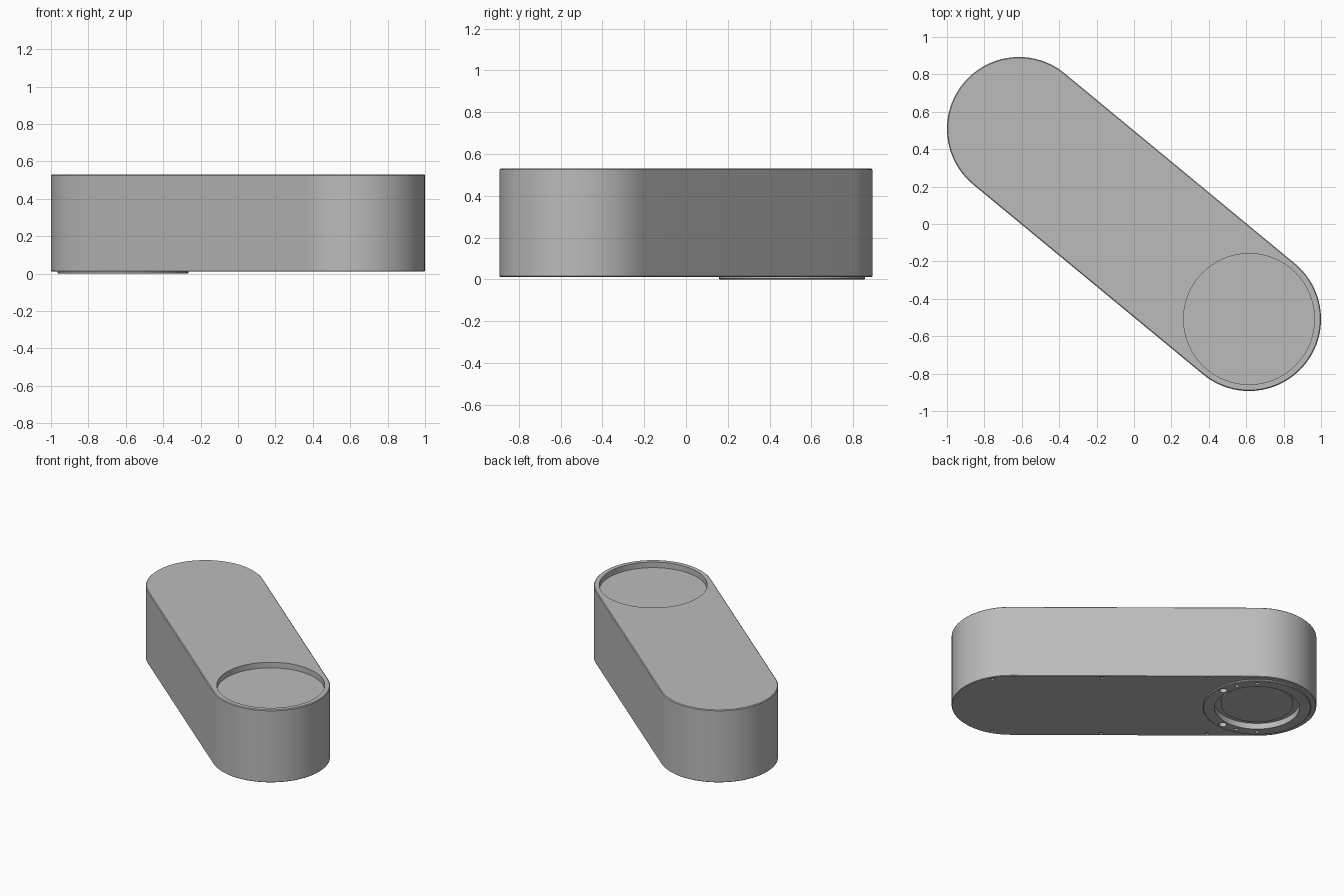
import bpy, bmesh, math
from mathutils import Vector, Matrix

if "Cube" in bpy.data.objects:
    bpy.data.objects.remove(bpy.data.objects["Cube"])

CX, CY, R = 0.615, 0.508, 0.385          # end centres and end radius
AXIS = Vector((-CX, CY, 0)).normalized()  # towards the output end
SIDE = Vector((CY, CX, 0)).normalized()
HALF = math.hypot(CX, CY)
BOTTOM, TOP = 0.012, 0.53

grey = bpy.data.materials.new("warm_grey_metal")
grey.diffuse_color = (0.5, 0.5, 0.5, 1)
grey.use_nodes = True
grey.node_tree.nodes["Principled BSDF"].inputs["Base Color"].default_value = grey.diffuse_color


def place(s, t, z=0.0):
    """Point at s along the link and t across it."""
    return AXIS * s + SIDE * t + Vector((0, 0, z))


def finish(name, bm):
    bmesh.ops.recalc_face_normals(bm, faces=bm.faces[:])
    me = bpy.data.meshes.new(name)
    bm.to_mesh(me)
    bm.free()
    ob = bpy.data.objects.new(name, me)
    bpy.context.collection.objects.link(ob)
    me.materials.append(grey)
    return ob


def activate(ob):
    bpy.ops.object.select_all(action='DESELECT')
    ob.select_set(True)
    bpy.context.view_layer.objects.active = ob


def loft(bm, loops, closed=False):
    """Skin a stack of equal loops, capped or closed into a ring."""
    rows = [[bm.verts.new(p) for p in lp] for lp in loops]
    n = len(rows[0])
    pairs = list(zip(rows, rows[1:])) + ([(rows[-1], rows[0])] if closed else [])
    for a, b in pairs:
        for i in range(n):
            j = (i + 1) % n
            bm.faces.new((a[i], a[j], b[j], b[i]))
    if not closed:
        bm.faces.new(rows[0])
        bm.faces.new(rows[-1])


def stadium(r, z, seg=40):
    pts = []
    for end in (1, -1):
        for i in range(seg + 1):
            a = math.pi * i / seg - math.pi / 2
            pts.append(place(end * (HALF + r * math.cos(a)), end * r * math.sin(a), z))
    return pts


def circle(s, r, z, seg=72):
    return [place(s + r * math.cos(2 * math.pi * i / seg),
                  r * math.sin(2 * math.pi * i / seg), z) for i in range(seg)]


def cut(ob, cylinders):
    """Cut (s, t, radius, z0, z1, sides) cylinders out of an object."""
    bm = bmesh.new()
    for s, t, r, z0, z1, seg in cylinders:
        bmesh.ops.create_cone(bm, cap_ends=True, segments=seg, radius1=r, radius2=r,
                              depth=z1 - z0,
                              matrix=Matrix.Translation(place(s, t, (z0 + z1) / 2)))
    cutter = finish("hole_cutter", bm)
    cutter.hide_render = True
    mod = ob.modifiers.new("holes", 'BOOLEAN')
    mod.operation, mod.solver, mod.object = 'DIFFERENCE', 'EXACT', cutter
    activate(ob)
    bpy.ops.object.modifier_apply(modifier=mod.name)
    bpy.data.objects.remove(cutter)


# Link body with fine chamfers on both rims
bm = bmesh.new()
loft(bm, [stadium(R - 0.003, BOTTOM), stadium(R, BOTTOM + 0.003),
          stadium(R, TOP - 0.005), stadium(R - 0.005, TOP)])
body = finish("link_body", bm)

# Holes in the flange: two large dowel holes and small screw holes
flange_holes = []
for deg, r in ((135, 0.024), (225, 0.024), (115, 0.012), (245, 0.012),
               (90, 0.012), (270, 0.012)):
    a = math.radians(deg)
    flange_holes.append((HALF + 0.312 * math.cos(a), 0.312 * math.sin(a),
                         r, -0.01, 0.03, 20))

# Screw holes along the underside edges
edge_holes = [(s, side * t, 0.013, -0.01, 0.022, 16)
              for s, t in ((-0.92, 0.342), (-0.21, 0.36), (0.477, 0.36))
              for side in (1, -1)]

# Top mounting recess, underside bore and all screw holes
cut(body, [(-HALF, 0, 0.35, TOP - 0.04, TOP + 0.05, 72),
           (HALF, 0, 0.275, -0.01, 0.042, 72)] + flange_holes + edge_holes)

# Raised flange ring under the other end
bm = bmesh.new()
loft(bm, [circle(HALF, 0.275, BOTTOM), circle(HALF, 0.35, BOTTOM),
          circle(HALF, 0.35, 0.004), circle(HALF, 0.346, 0),
          circle(HALF, 0.275, 0)], closed=True)
flange = finish("flange_ring", bm)
cut(flange, flange_holes)

# Hub disc inside the bore
bm = bmesh.new()
loft(bm, [circle(HALF, 0.235, 0.03), circle(HALF, 0.235, 0.045)])
hub = finish("hub_disc", bm)

for ob in (body, flange, hub):
    activate(ob)
    bpy.ops.object.shade_smooth_by_angle(angle=math.radians(30))
